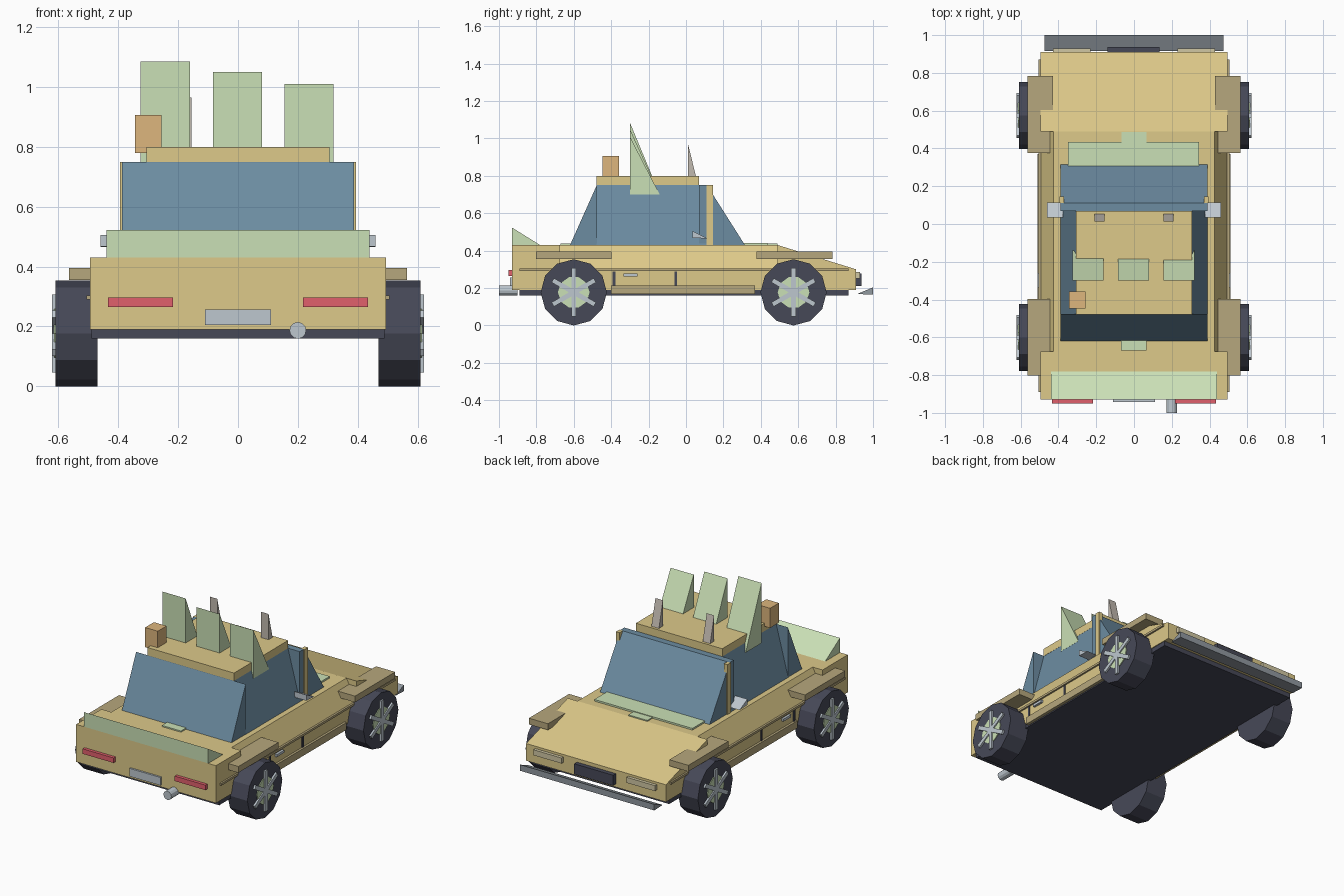
import bpy, bmesh, math
from mathutils import Matrix

if "Cube" in bpy.data.objects:
    bpy.data.objects.remove(bpy.data.objects["Cube"])


def mat(name, hexa):
    m = bpy.data.materials.new(name)
    lin = [(int(hexa[i:i + 2], 16) / 255) ** 2.2 for i in (0, 2, 4)]
    m.diffuse_color = (*lin, 1)
    m.use_nodes = True
    m.node_tree.nodes["Principled BSDF"].inputs["Base Color"].default_value = m.diffuse_color
    return m


TAN, TRIM = mat("tan", "dcc888"), mat("trim_tan", "b5a67c")
GLASS, GREEN = mat("glass_blue", "6c8ba0"), mat("pale_green", "c9dfb4")
DARK, STEEL = mat("dark", "484a58"), mat("steel", "bcc6ce")
RED, ORANGE = mat("red", "e0606c"), mat("orange", "dcb47c")
BUMPER, STONE = mat("bumper_grey", "90989f"), mat("stone", "c0b8ae")
LAMP = mat("lamp", "cfc6a2")


def finish(name, bm, m, mirror=(0, 0, 0)):
    bmesh.ops.recalc_face_normals(bm, faces=bm.faces)
    me = bpy.data.meshes.new(name)
    bm.to_mesh(me)
    bm.free()
    me.materials.append(m)
    ob = bpy.data.objects.new(name, me)
    bpy.context.collection.objects.link(ob)
    if any(mirror):
        mod = ob.modifiers.new("mirror", 'MIRROR')
        mod.use_axis = [bool(a) for a in mirror]
        mod.use_mirror_merge = False
    return ob


def prism(name, profile, a0, a1, m, axis='X', mirror=False):
    """Extrude a (y,z) profile along X, or an (x,z) profile along Y."""
    bm = bmesh.new()
    place = (lambda p, a: (a, p[0], p[1])) if axis == 'X' else (lambda p, a: (p[0], a, p[1]))
    ends = [[bm.verts.new(place(p, a)) for p in profile] for a in (a0, a1)]
    n = len(profile)
    for e in ends:
        bm.faces.new(e)
    for i in range(n):
        j = (i + 1) % n
        bm.faces.new((ends[0][i], ends[0][j], ends[1][j], ends[1][i]))
    return finish(name, bm, m, (mirror, 0, 0))


def box(name, x, y, z, m, mirror=False):
    prof = [(y[0], z[0]), (y[1], z[0]), (y[1], z[1]), (y[0], z[1])]
    return prism(name, prof, x[0], x[1], m, mirror=mirror)


def cylinder(name, r, sides, a0, a1, centre, m, axis='X', mirror=False):
    pts = [(centre[0] + r * math.cos(2 * math.pi * i / sides),
            centre[1] + r * math.sin(2 * math.pi * i / sides)) for i in range(sides)]
    return prism(name, pts, a0, a1, m, axis, mirror)


# Body shell
box("chassis", (-.49, .49), (-.89, .87), (.16, .20), DARK)
box("lower_body", (-.495, .495), (-.93, .91), (.19, .30), TAN)
box("rear_deck", (-.495, .495), (-.93, -.675), (.30, .43), TAN)
prism("hood", [(.49, .30), (.49, .43), (.91, .30)], -.495, .495, TAN)
prism("shoulders", [(-.495, .30), (.495, .30), (.425, .43), (-.425, .43)], -.675, .49, TAN, 'Y')
box("side_trim", (.49, .506), (-.89, .87), (.29, .304), TRIM, True)
box("side_skirt", (.48, .51), (-.40, .37), (.168, .215), TRIM, True)
for y, tag in ((-.60, "rear"), (.58, "front")):
    box(tag + "_fender", (.43, .565), (y - .203, y + .203), (.355, .395), TRIM, True)

# Doors
for i, y in enumerate((-.385, -.055)):
    box(f"door_seam_{i}", (.49, .50), (y - .007, y + .007), (.215, .288), DARK, True)
box("door_handle", (.49, .51), (-.335, -.26), (.262, .278), STEEL, True)

# Cabin
prism("cabin_glass", [(-.39, .43), (.39, .43), (.305, .75), (-.305, .75)], -.478, .11, GLASS, 'Y')
prism("windshield", [(.07, .43), (.315, .43), (.112, .75), (.07, .75)], -.388, .388, GLASS)
prism("rear_window", [(-.62, .43), (-.477, .43), (-.477, .75)], -.388, .388, GLASS)
box("pillar", (.37, .395), (.11, .145), (.43, .75), TAN, True)
box("roof", (-.306, .306), (-.478, .07), (.75, .80), TAN)
prism("side_mirror", [(.035, .505), (.035, .468), (.115, .465)], .375, .46, STEEL, mirror=True)

# Roof fins and box
for i, (x, top) in enumerate(((-.243, 1.085), (-.002, 1.05), (.237, 1.01))):
    prism(f"roof_fin_{i}", [(-.30, .70), (-.30, top), (-.14, .70)], x - .082, x + .082, GREEN)
prism("roof_horn", [(.012, .77), (.012, .965), (.06, .77)], .155, .208, STONE, mirror=True)
box("roof_box", (-.345, -.256), (-.447, -.358), (.78, .906), ORANGE)

# Green deck pieces
prism("spoiler", [(-.93, .43), (-.93, .523), (-.78, .43)], -.44, .44, GREEN)
box("cowl", (-.35, .345), (.30, .435), (.425, .441), GREEN)
box("hood_tab", (-.067, .067), (.43, .488), (.425, .437), GREEN)
box("trunk_tab", (-.07, .065), (-.67, -.615), (.425, .438), GREEN)

# Rear end
box("tail_light", (.217, .435), (-.95, -.925), (.265, .297), RED, True)
box("plate", (-.11, .11), (-.942, -.925), (.205, .256), STEEL)
cylinder("exhaust", .028, 12, -1.0, -.90, (.20, .187), STEEL, 'Y')

# Nose
box("headlight", (.23, .43), (.90, .93), (.25, .285), LAMP, True)
box("grille", (-.14, .135), (.90, .938), (.21, .277), DARK)
prism("front_splitter", [(.915, .168), (1.0, .165), (1.0, .204)], -.475, .475, BUMPER)

# Wheels: tyre, hub disc and three crossed bars making six spokes
for y, tag in ((-.60, "rear"), (.575, "front")):
    c = (y, .177)
    cylinder(tag + "_tyre", .177, 12, .47, .61, c, DARK, mirror=True)
    cylinder(tag + "_hub", .085, 10, .60, .615, c, GREEN, mirror=True)
    bm = bmesh.new()
    for k in range(3):
        M = (Matrix.Translation((.612, *c)) @ Matrix.Rotation(math.radians(60 * k), 4, 'X')
             @ Matrix.Diagonal((.02, .026, .26, 1)))
        bmesh.ops.create_cube(bm, size=1, matrix=M)
    finish(tag + "_spokes", bm, STEEL, (1, 0, 0))
